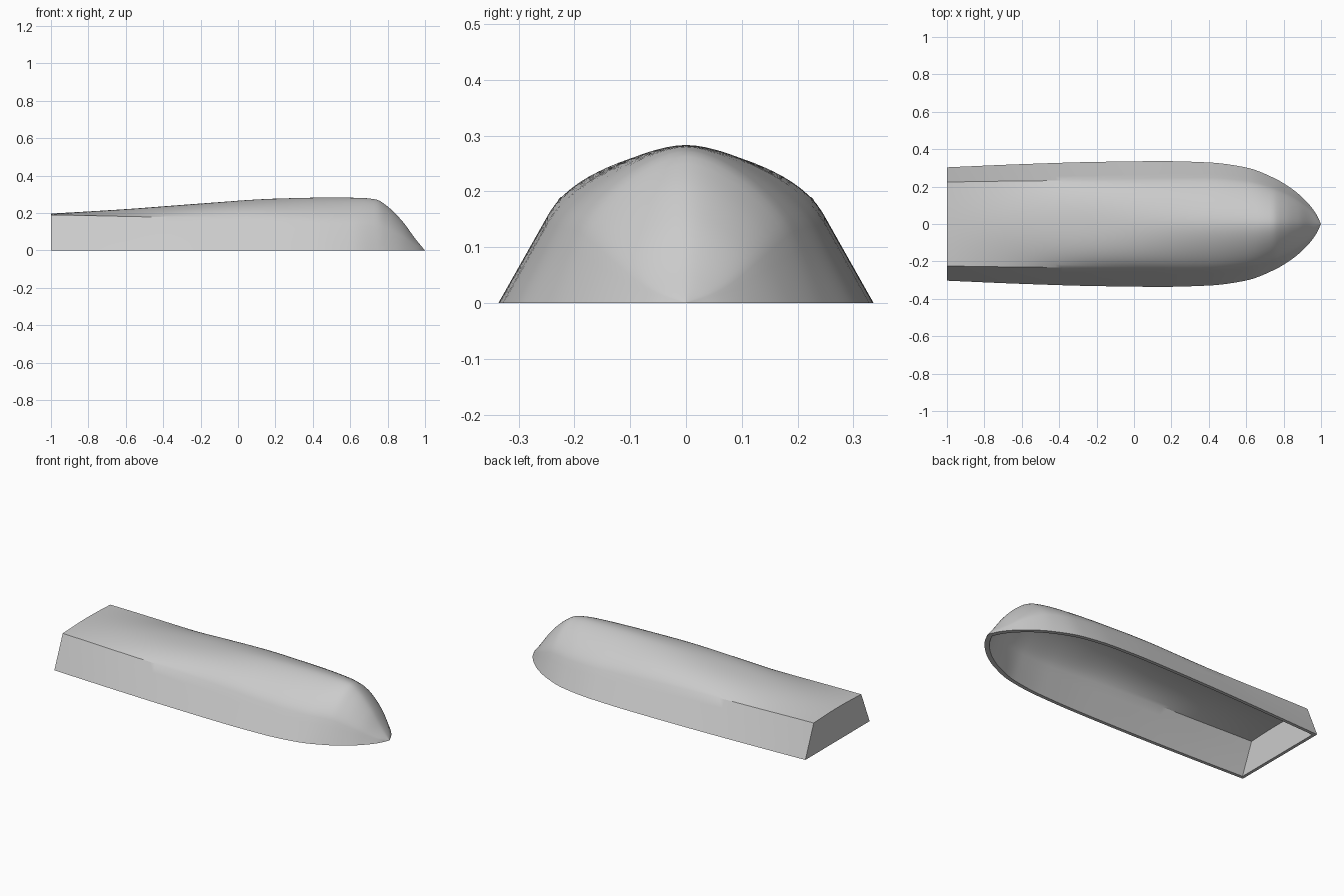
import bpy
import bmesh
import math

if "Cube" in bpy.data.objects:
    bpy.data.objects.remove(bpy.data.objects["Cube"], do_unlink=True)

# Hull lines: (position along x, value)
TOP_HEIGHT = [(-1, .197), (-.6, .221), (-.2, .251), (.2, .277), (.5, .283), (.66, .281), (.74, .272),
              (.8, .235), (.88, .155), (.95, .06), (1, 0)]
RIM_HALF = [(-1, .303), (-.6, .32), (-.2, .332), (.15, .336), (.4, .329), (.6, .302),
            (.75, .245), (.85, .184), (.92, .122), (.97, .06), (1, 0)]
KNUCKLE_WIDTH = [(-1, .74), (-.3, .71), (.5, .76), (1, .8)]
KNUCKLE_HEIGHT = [(-1, .965), (-.35, .74), (.5, .5), (1, .45)]
SHAPE_SCALE = .94
STATIONS = 80
ARC = 14


def curve(points, x):
    """Smooth interpolation that never overshoots between its points."""
    def slope(i):
        return (points[i + 1][1] - points[i][1]) / (points[i + 1][0] - points[i][0])

    def tangent(i):
        if i == 0:
            return slope(0)
        if i == len(points) - 1:
            return slope(i - 1)
        a, b = slope(i - 1), slope(i)
        return 2 * a * b / (a + b) if a * b > 0 else 0

    i = 0
    while i < len(points) - 2 and x > points[i + 1][0]:
        i += 1
    (x0, v0), (x1, v1) = points[i], points[i + 1]
    h = x1 - x0
    t = (x - x0) / h
    return (v0 * (1 + 2 * t) * (1 - t) ** 2 + v1 * t * t * (3 - 2 * t)
            + h * t * (1 - t) * (tangent(i) * (1 - t) - tangent(i + 1) * t))


def section(x, scale):
    """Full cross-section from rim to rim: flared side, then a crowned deck."""
    b = curve(RIM_HALF, x) * scale
    top = curve(TOP_HEIGHT, x) * scale
    k = b * curve(KNUCKLE_WIDTH, x)
    zk = top * curve(KNUCKLE_HEIGHT, x)
    # The sharp knuckle blends into a tangent shoulder towards the bow
    f = min(max((x + .75) / 1.0, 0), 1)
    f = f * f * (3 - 2 * f)
    p1y = (1 - f) * k * .65 + f * (k - (b - k) * .45)
    p1z = (1 - f) * (zk + (top - zk) * .6) + f * zk * 1.45
    half = [(b + (k - b) * i / 4, zk * i / 4) for i in range(4)]
    for i in range(ARC + 1):
        t = i / ARC
        u = 1 - t
        half.append((u ** 3 * k + 3 * u * u * t * p1y + 3 * u * t * t * k * .33,
                     u ** 3 * zk + 3 * u * u * t * p1z + (3 * u * t * t + t ** 3) * top))
    return half + [(-y, z) for y, z in reversed(half[:-1])]


def loft(bm, scale, start, end):
    rows = []
    for i in range(STATIONS + 1):
        x = -1 + 2 * math.sin(math.pi / 2 * i / STATIONS)
        px = start + (x + 1) / 2 * (end - start)
        rows.append([bm.verts.new((px, y, z)) for y, z in section(x, scale)])
    for a, b in zip(rows, rows[1:]):
        for j in range(len(a) - 1):
            bm.faces.new((a[j], b[j], b[j + 1], a[j + 1]))
    bm.faces.new(rows[0])  # stern wall
    return rows


# Hollow hull shell: outer skin, inner skin and flat rim
bm = bmesh.new()
outer = loft(bm, 1, -1, 1)
inner = loft(bm, SHAPE_SCALE, -.982, .97)
for side in (0, -1):
    for i in range(STATIONS):
        bm.faces.new((outer[i][side], outer[i + 1][side], inner[i + 1][side], inner[i][side]))
bm.faces.new((outer[0][0], outer[0][-1], inner[0][-1], inner[0][0]))
bmesh.ops.remove_doubles(bm, verts=bm.verts, dist=.0002)
bmesh.ops.recalc_face_normals(bm, faces=bm.faces)
mesh = bpy.data.meshes.new("hull_shell")
bm.to_mesh(mesh)
bm.free()
hull = bpy.data.objects.new("hull_shell", mesh)
bpy.context.collection.objects.link(hull)

# Plain grey material
grey = bpy.data.materials.new("plain_grey")
grey.use_nodes = True
grey.diffuse_color = (.6, .6, .6, 1)
grey.node_tree.nodes["Principled BSDF"].inputs["Base Color"].default_value = (.6, .6, .6, 1)
mesh.materials.append(grey)

bpy.ops.object.select_all(action="DESELECT")
hull.select_set(True)
bpy.context.view_layer.objects.active = hull
bpy.ops.object.shade_smooth_by_angle(angle=math.radians(30))
